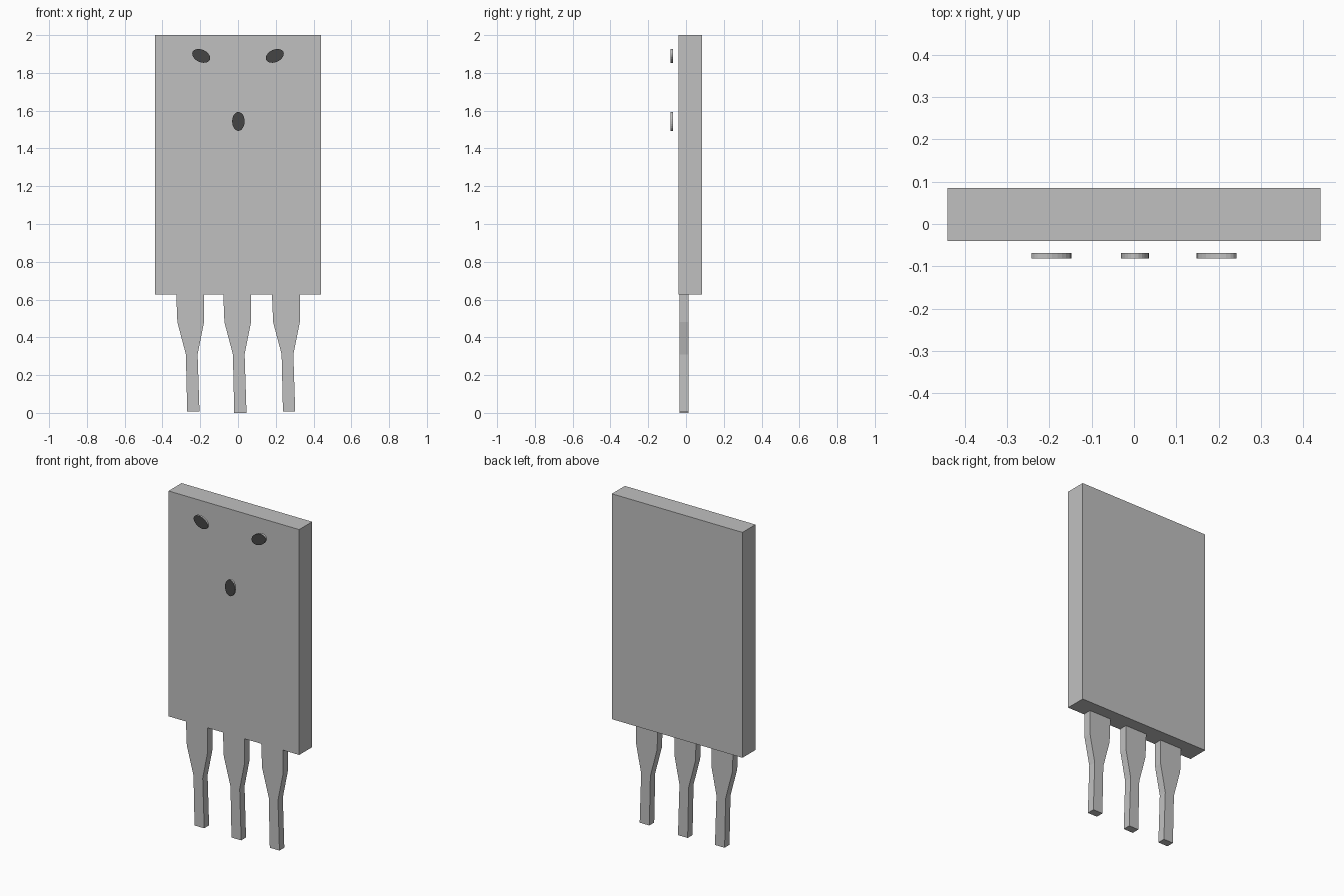
import bpy
import bmesh
from math import cos, sin, pi, radians

cube = bpy.data.objects.get("Cube")
if cube:
    bpy.data.objects.remove(cube, do_unlink=True)


def material(name, value):
    mat = bpy.data.materials.new(name)
    mat.use_nodes = True
    colour = (value, value, value, 1)
    mat.diffuse_color = colour
    mat.node_tree.nodes["Principled BSDF"].inputs["Base Color"].default_value = colour
    return mat


grey = material("light grey", 0.53)
dark = material("dark grey", 0.06)


def prism(name, outline, y0, y1, mats, cap=0):
    """Extrude an (x, z) outline from y0 to y1; caps use material index cap."""
    bm = bmesh.new()
    front = [bm.verts.new((x, y0, z)) for x, z in outline]
    back = [bm.verts.new((x, y1, z)) for x, z in outline]
    for ring in (front, back):
        bm.faces.new(ring).material_index = cap
    n = len(outline)
    for i in range(n):
        j = (i + 1) % n
        bm.faces.new((front[i], front[j], back[j], back[i]))
    bmesh.ops.recalc_face_normals(bm, faces=bm.faces[:])
    mesh = bpy.data.meshes.new(name)
    bm.to_mesh(mesh)
    bm.free()
    for m in mats:
        mesh.materials.append(m)
    obj = bpy.data.objects.new(name, mesh)
    bpy.context.collection.objects.link(obj)
    return obj


# Flat panel
W, LOW, TOP = 0.44, 0.628, 2.0
prism("panel", [(-W, LOW), (W, LOW), (W, TOP), (-W, TOP)], -0.04, 0.085, [grey])

# Three tapered legs: (height, left edge, right edge)
sections = [(0.63, -0.073, 0.074), (0.48, -0.067, 0.074),
            (0.31, -0.022, 0.040), (0.0, -0.015, 0.050)]
for name, x, lift in (("right_leg", -0.254, 0.007),
                      ("middle_leg", -0.005, 0),
                      ("left_leg", 0.253, 0.007)):
    side_a = [(x + a, max(z, lift)) for z, a, b in sections]
    side_b = [(x + b, max(z, lift)) for z, a, b in reversed(sections)]
    prism(name, side_a + side_b, -0.034, 0.013, [grey])

# Oval discs floating in front of the panel
for name, x, z, tilt in (("right_oval", -0.195, 1.89, -25),
                         ("left_oval", 0.195, 1.89, 25),
                         ("centre_oval", 0.002, 1.543, 90)):
    t = radians(tilt)
    oval = []
    for i in range(24):
        a = 2 * pi * i / 24
        u, v = 0.05 * cos(a), 0.033 * sin(a)
        oval.append((x + u * cos(t) - v * sin(t), z + u * sin(t) + v * cos(t)))
    prism(name, oval, -0.081, -0.068, [grey, dark], cap=1)
